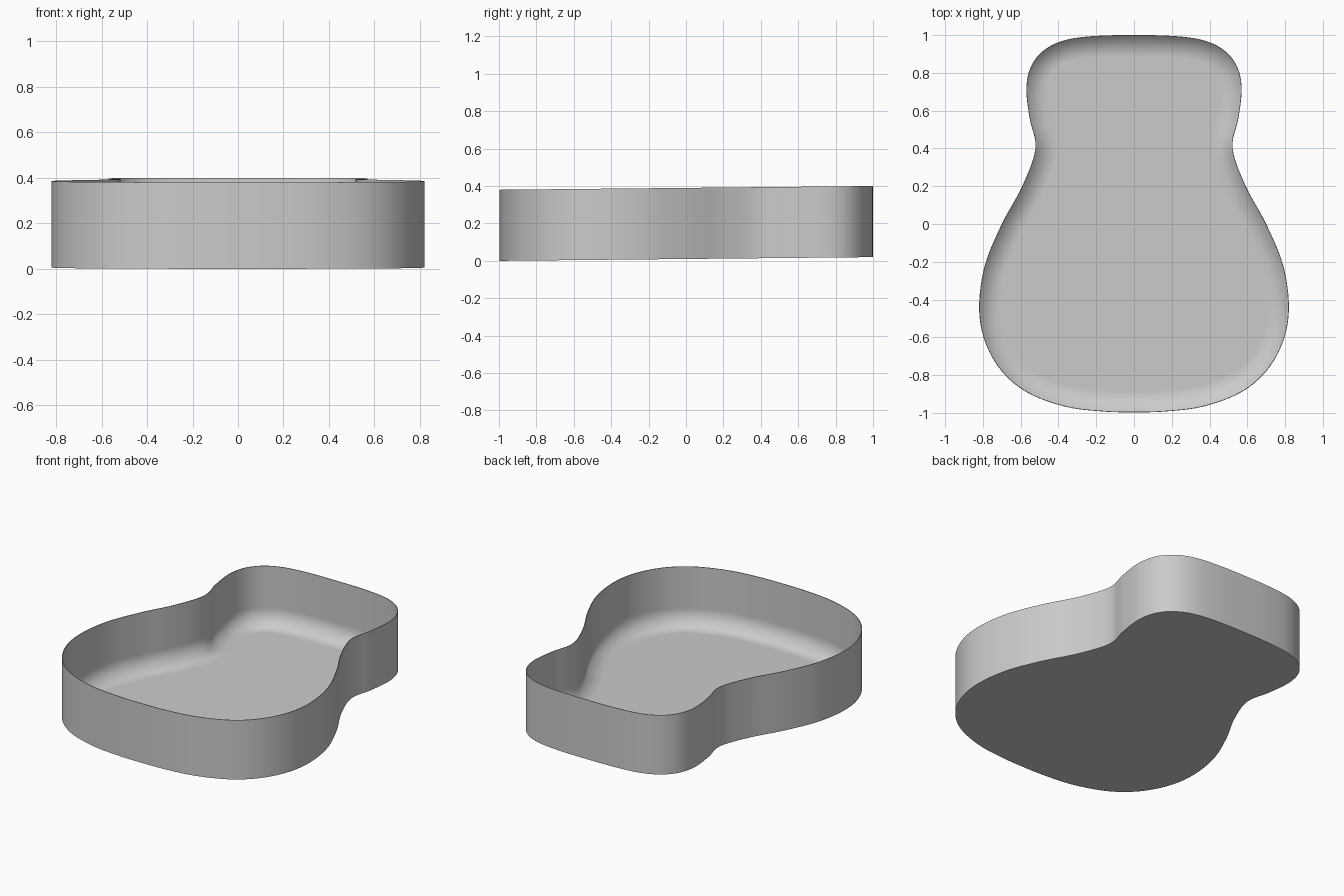
import bpy, bmesh
from mathutils import Vector

cube = bpy.data.objects.get("Cube")
if cube:
    bpy.data.objects.remove(cube, do_unlink=True)

HEIGHT, WALL, FLOOR, COVE, TILT = 0.38, 0.004, 0.004, 0.11, 0.01
STEPS = 6

# Half outline of the waisted body, back centre to front centre
half = [(0, 1), (0.2, 0.996), (0.36, 0.975), (0.47, 0.925), (0.543, 0.84),
        (0.57, 0.72), (0.553, 0.56), (0.522, 0.4), (0.592, 0.2), (0.7, 0),
        (0.79, -0.22), (0.82, -0.44), (0.79, -0.62), (0.7, -0.78),
        (0.56, -0.895), (0.36, -0.968), (0.16, -0.993), (0, -0.997)]
control = [Vector(p) for p in half]
control += [Vector((-x, y)) for x, y in half[-2:0:-1]]


def smooth_loop(pts):
    """Closed Catmull-Rom curve through the points."""
    out = []
    n = len(pts)
    for i in range(n):
        a, b, c, d = (pts[(i + k) % n] for k in (-1, 0, 1, 2))
        for s in range(STEPS):
            t = s / STEPS
            out.append(0.5 * (2 * b + (c - a) * t + (2 * a - 5 * b + 4 * c - d) * t**2
                              + (3 * b - a - 3 * c + d) * t**3))
    return out


def inset(pts, dist):
    """Move a clockwise loop inward along its normals."""
    out = []
    for i, p in enumerate(pts):
        t = (pts[(i + 1) % len(pts)] - pts[i - 1]).normalized()
        out.append(p + Vector((t.y, -t.x)) * dist)
    return out


outer = smooth_loop(control)
inner = inset(outer, WALL)
bm = bmesh.new()


def ring(pts, z):
    # The whole shell leans up slightly toward the back
    return [bm.verts.new((p.x, p.y, z + TILT * (p.y + 1))) for p in pts]


def bridge(a, b):
    for i in range(len(a)):
        j = (i + 1) % len(a)
        bm.faces.new((a[i], a[j], b[j], b[i]))


# Rings from the underside, up the outer wall, over the rim, down to the floor
rings = [ring(outer, 0), ring(outer, HEIGHT), ring(inner, HEIGHT),
         ring(inner, FLOOR + COVE), ring(inner, FLOOR),
         ring(inset(inner, COVE), FLOOR)]
for low, high in zip(rings, rings[1:]):
    bridge(low, high)
bm.faces.new(rings[0])
bm.faces.new(rings[-1])
bmesh.ops.recalc_face_normals(bm, faces=bm.faces)

# Smooth walls and inside corner, sharp rim and bottom edge
for f in bm.faces:
    f.smooth = True
for r in rings[:3]:
    for i, v in enumerate(r):
        edge = bm.edges.get((v, r[i - 1]))
        edge.smooth = False

mesh = bpy.data.meshes.new("body_shell")
bm.to_mesh(mesh)
bm.free()
shell = bpy.data.objects.new("body_shell", mesh)
bpy.context.collection.objects.link(shell)

# Plain grey finish
grey = bpy.data.materials.new("plain_grey")
grey.use_nodes = True
colour = (0.6, 0.6, 0.6, 1)
grey.diffuse_color = colour
grey.node_tree.nodes["Principled BSDF"].inputs["Base Color"].default_value = colour
mesh.materials.append(grey)
